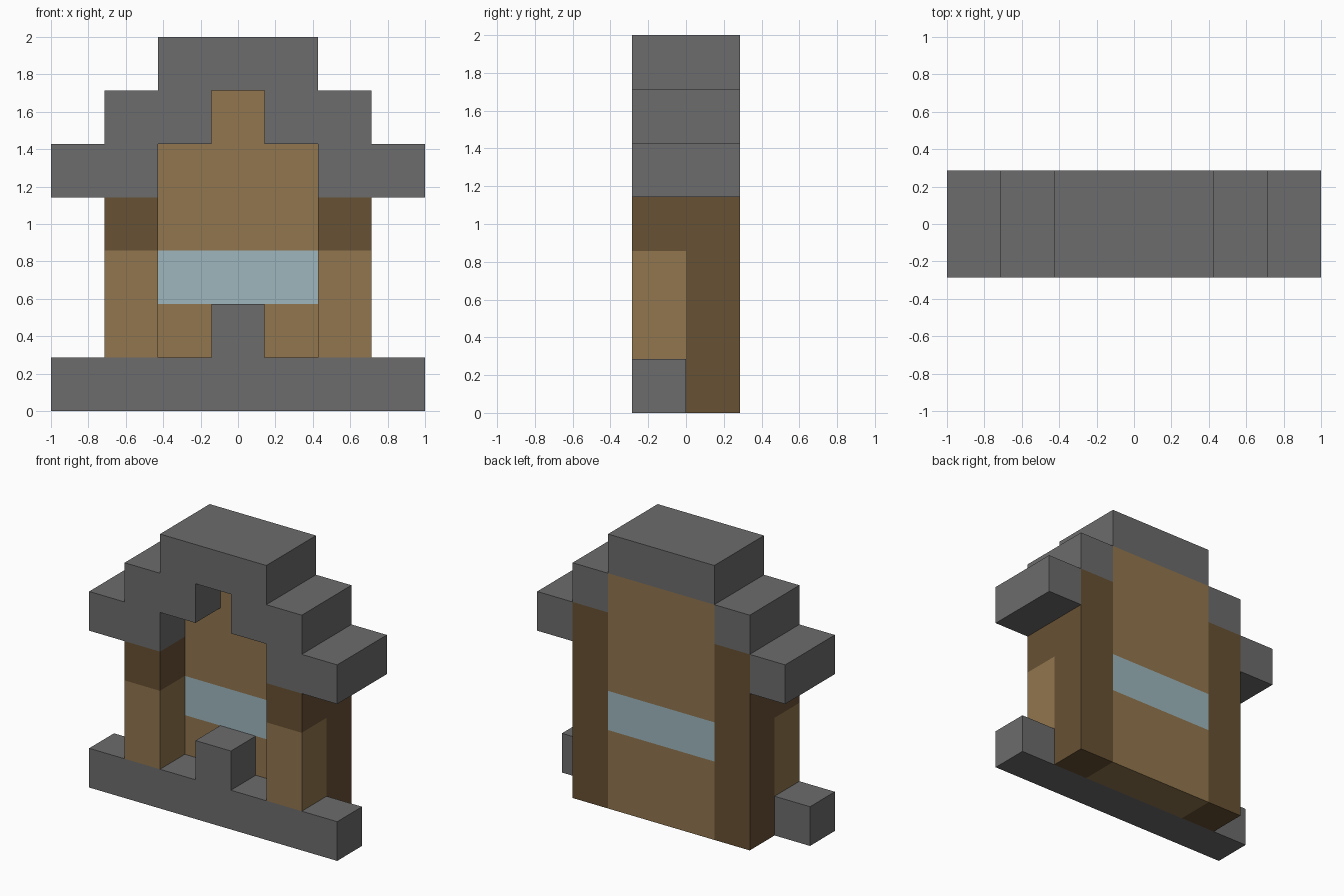
import bpy
import bmesh

U = 2 / 7  # one building block

cube = bpy.data.objects.get("Cube")
if cube:
    bpy.data.objects.remove(cube, do_unlink=True)


def material(name, color):
    m = bpy.data.materials.new(name)
    m.use_nodes = True
    m.diffuse_color = (*color, 1)
    m.node_tree.nodes["Principled BSDF"].inputs["Base Color"].default_value = (*color, 1)
    return m


STONE = material("grey stone", (0.15, 0.15, 0.15))
PLANK = material("light wood", (0.283, 0.181, 0.076))
LOG = material("dark wood", (0.136, 0.082, 0.034))
GLASS = material("pale blue glass", (0.337, 0.468, 0.509))


def prism(name, profile, y0, y1, mats, bands=()):
    """Extrude an x-z profile along y (in blocks). Bands are heights where the
    material changes to the next one in the list."""
    bm = bmesh.new()
    face = bm.faces.new([bm.verts.new((x * U, y0 * U, z * U)) for x, z in profile])
    out = bmesh.ops.extrude_face_region(bm, geom=[face])["geom"]
    moved = [v for v in out if isinstance(v, bmesh.types.BMVert)]
    bmesh.ops.translate(bm, verts=moved, vec=(0, (y1 - y0) * U, 0))
    for z in bands:
        bmesh.ops.bisect_plane(bm, geom=bm.verts[:] + bm.edges[:] + bm.faces[:],
                               plane_co=(0, 0, z * U), plane_no=(0, 0, 1))
    bmesh.ops.recalc_face_normals(bm, faces=bm.faces[:])
    for f in bm.faces:
        f.material_index = sum(f.calc_center_median().z > z * U for z in bands)
    mesh = bpy.data.meshes.new(name)
    bm.to_mesh(mesh)
    bm.free()
    for m in mats:
        mesh.materials.append(m)
    obj = bpy.data.objects.new(name, mesh)
    bpy.context.collection.objects.link(obj)
    return obj


def mirrored(half):
    """Close a profile by mirroring its +x half."""
    return half + [(-x, z) for x, z in reversed(half)]


def rect(x0, x1, z0, z1):
    return [(x0, z0), (x1, z0), (x1, z1), (x0, z1)]


# Front foundation with its raised centre step
prism("foundation", mirrored([(3.5, 0), (3.5, 1), (0.5, 1), (0.5, 2)]), -1, 0, [STONE])

# Rear wall with a window strip running through it
prism("wall", rect(-1.5, 1.5, 0, 6), 0, 1, [PLANK, GLASS, PLANK], (2, 3))

# Stepped roof: arched front half, then the rear blocks
prism("roof_front", mirrored([(0.5, 6), (0.5, 5), (1.5, 5), (1.5, 4), (3.5, 4), (3.5, 5),
                              (2.5, 5), (2.5, 6), (1.5, 6), (1.5, 7)]), -1, 0, [STONE])
prism("roof_cap", rect(-1.5, 1.5, 6, 7), 0, 1, [STONE])

# Paired side parts
for side, s in (("left", 1), ("right", -1)):
    prism(side + "_roof_shoulder", rect(1.5 * s, 2.5 * s, 5, 6), 0, 1, [STONE])
    prism(side + "_eave", rect(2.5 * s, 3.5 * s, 4, 5), 0, 1, [STONE])
    prism(side + "_rear_post", rect(1.5 * s, 2.5 * s, 0, 5), 0, 1, [LOG])
    prism(side + "_front_post", rect(1.5 * s, 2.5 * s, 1, 4), -1, 0, [PLANK, LOG], (3,))
